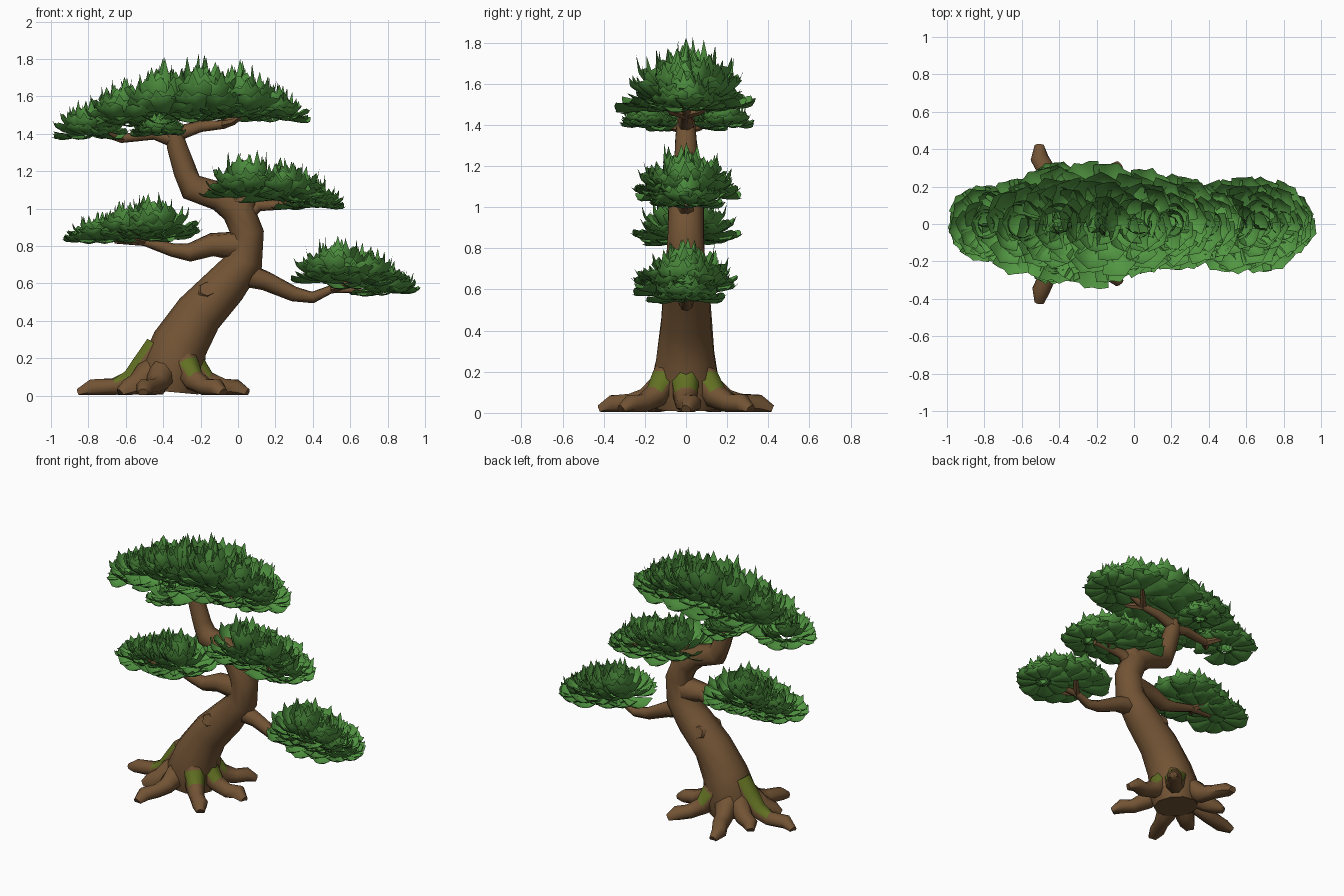
import bpy, bmesh, math, random
from mathutils import Vector

if "Cube" in bpy.data.objects:
    bpy.data.objects.remove(bpy.data.objects["Cube"])

random.seed(4)


def material(name, rgb):
    m = bpy.data.materials.new(name)
    m.diffuse_color = (*rgb, 1)
    m.use_nodes = True
    m.node_tree.nodes["Principled BSDF"].inputs["Base Color"].default_value = m.diffuse_color
    return m


BARK = material("bark brown", (0.17, 0.088, 0.035))
MOSS = material("moss olive", (0.12, 0.16, 0.016))
LEAF = material("leaf green", (0.085, 0.31, 0.055))


def finish(bm, name, mats, angle):
    me = bpy.data.meshes.new(name)
    bm.to_mesh(me)
    bm.free()
    ob = bpy.data.objects.new(name, me)
    bpy.context.collection.objects.link(ob)
    for m in mats:
        me.materials.append(m)
    bpy.ops.object.select_all(action='DESELECT')
    ob.select_set(True)
    bpy.context.view_layer.objects.active = ob
    bpy.ops.object.shade_smooth_by_angle(angle=math.radians(angle))
    return ob


def tube(bm, path, side, n=8, wobble=0.06):
    """Sweep an n-gon along (x, y, z, radius) points; returns faces per segment."""
    pts = [Vector(p[:3]) for p in path]
    rings = []
    for i, p in enumerate(pts):
        t = (pts[min(i + 1, len(pts) - 1)] - pts[max(i - 1, 0)]).normalized()
        s = Vector(side)
        s = (s - t * s.dot(t)).normalized()
        u = s.cross(t)
        ring = []
        for k in range(n):
            a = math.tau * (k + 0.5) / n
            r = path[i][3] * (1 + random.uniform(-wobble, wobble))
            v = p + (s * math.cos(a) + u * math.sin(a)) * r
            v.z = max(v.z, 0.005)
            ring.append(bm.verts.new(v))
        rings.append(ring)
    segs = []
    for a, b in zip(rings, rings[1:]):
        segs.append([bm.faces.new((a[k], a[(k + 1) % n], b[(k + 1) % n], b[k]))
                     for k in range(n)])
    bm.faces.new(rings[0][::-1])
    bm.faces.new(rings[-1])
    return segs


# Trunk: S-shaped tapering sweep with two small knots
bm = bmesh.new()
trunk = [(-.36, 0, .02, .15), (-.35, 0, .13, .175), (-.31, 0, .28, .148), (-.21, 0, .44, .128),
         (-.07, 0, .59, .118), (.035, 0, .72, .1), (.05, 0, .87, .09), (.0, 0, 1.0, .09),
         (-.1, 0, 1.065, .075), (-.25, 0, 1.115, .075), (-.285, 0, 1.2, .062),
         (-.325, 0, 1.33, .055), (-.35, 0, 1.43, .045)]
tube(bm, trunk, (0, 1, 0), 10, .04)
tube(bm, [(.01, 0, .95, .085), (.02, 0, 1.04, .075), (.03, 0, 1.12, .04)], (0, 1, 0), 8)
for s in (-1, 1):
    tube(bm, [(-.165, s * .08, .56, .055), (-.165, s * .108, .57, .04)], (1, 0, 0), 6)
bmesh.ops.recalc_face_normals(bm, faces=bm.faces)
finish(bm, "trunk", [BARK], 60)

# Roots: flared sweeps around the base, some mossy on their upper shoulders
bm = bmesh.new()
roots = [(0, .42, 1), (180, .48, 1), (47, .43, 1), (-47, .43, 1),
         (108, .44, 0), (-108, .44, 0), (147, .31, 0), (-147, .31, 0)]
mossy = []
for deg, length, moss in roots:
    a = math.radians(deg)
    d = Vector((math.cos(a), math.sin(a)))
    if moss:
        prof = [(.06, .27, .07), (.13, .16, .075), (.2, .08, .06), (.29, .045, .05)]
    else:
        prof = [(.05, .17, .07), (.13, .11, .075), (.2, .06, .06), (.28, .045, .05)]
    prof += [(length * .86, .04, .05), (length, .014, .026)]
    if length < .4:
        prof.pop(3)
    bend = random.uniform(-.03, .03)
    path = []
    for i, (q, z, r) in enumerate(prof):
        off = bend * (1 if i == len(prof) - 2 else 0)
        path.append((-.37 + d.x * q - d.y * off, d.y * q + d.x * off, z, r))
    segs = tube(bm, path, (-d.y, d.x, 0), 8, .08)
    if moss:
        mossy += segs[1] + (segs[0] if deg in (0, 180) else []) + (segs[2] if deg == 180 else [])
bmesh.ops.recalc_face_normals(bm, faces=bm.faces)
for f in mossy:
    if f.normal.z > .2:
        f.material_index = 1
finish(bm, "roots", [BARK, MOSS], 60)

# Branches: (x, z) paths tapering from first to last radius
branches = {
    "lower_right_branch": ([(.03, .65), (.15, .615), (.3, .545), (.4, .525), (.5, .57), (.66, .565)], .07, .016),
    "left_branch": ([(.02, .8), (-.14, .805), (-.26, .765), (-.35, .78), (-.5, .825), (-.66, .83)], .085, .016),
    "middle_right_branch": ([(.03, .96), (.11, 1.02), (.22, 1.02), (.34, 1.02)], .05, .018),
    "top_left_branch": ([(-.32, 1.36), (-.45, 1.4), (-.62, 1.375), (-.72, 1.43)], .045, .018),
    "top_right_branch": ([(-.33, 1.4), (-.2, 1.44), (-.08, 1.45), (.05, 1.51)], .042, .018),
}
for name, (pts, r0, r1) in branches.items():
    bm = bmesh.new()
    m = len(pts) - 1
    tube(bm, [(x, 0, z, r0 + (r1 - r0) * (i / m) ** .7) for i, (x, z) in enumerate(pts)], (0, 1, 0), 7)
    # forked twigs spreading front and back beneath the leaves
    x, z = pts[-2]
    dx = math.copysign(.12, pts[-1][0] - pts[0][0])
    for s in (-1, 1):
        tube(bm, [(x, 0, z, .024), (x + dx * .5, s * .07, z + .015, .018),
                  (x + dx, s * .13, z + .06, .01)], (0, 0, 1), 5)
    bmesh.ops.recalc_face_normals(bm, faces=bm.faces)
    finish(bm, name, [BARK], 60)


def leaf(bm, c, az, elev, r, h, width):
    """Broad cupped leaf with a jagged tip, curving out from c and then upward."""
    d = Vector((math.cos(az), math.sin(az), 0))
    w = Vector((-d.y, d.x, 0))
    ce, se = math.cos(elev), math.sin(elev)
    p0 = c + d * .03
    p2 = c + d * (r * ce) + Vector((0, 0, h * se))
    p1 = c + d * (r * (ce * .82 + .12)) + Vector((0, 0, h * se * .45 - .03))
    ends = [.82, .78, 1, .8, .86]
    rows = []
    for t, ws in ((.08, .25), (.45, .85), (.72, 1), (1, .62)):
        row = []
        for k in range(5):
            q = (k - 2) / 2
            tt = t
            if t == 1:
                tt = ends[k] + random.uniform(-.02, .05)
            p = p0 * (1 - tt) ** 2 + p1 * (2 * tt * (1 - tt)) + p2 * tt ** 2
            tan = ((p1 - p0) * (1 - tt) + (p2 - p1) * tt).normalized()
            up = tan.cross(w)
            up = up if up.dot(Vector((-d.x, -d.y, 1))) > 0 else -up
            row.append(bm.verts.new(p + w * (q * ws * width) + up * (q * q * ws * width * .4)))
        rows.append(row)
    for a, b in zip(rows, rows[1:]):
        for k in range(4):
            bm.faces.new((a[k], a[k + 1], b[k + 1], b[k]))


# Leaf pads: each pad is a row of lotus-like lobes (x, y, z, radius, height)
pads = {
    "lower_right_leaves": [(.54, 0, .61, .28, .25), (.67, 0, .59, .27, .22), (.79, 0, .55, .2, .16)],
    "left_leaves": [(-.45, 0, .85, .28, .24), (-.58, 0, .845, .25, .2), (-.72, 0, .83, .22, .16)],
    "middle_right_leaves": [(.06, 0, 1.06, .28, .26), (.24, 0, 1.05, .28, .23), (.39, 0, 1.01, .21, .17)],
    "top_leaves": [(-.79, 0, 1.39, .22, .2), (-.6, 0, 1.45, .28, .26), (-.4, 0, 1.48, .32, .31),
                   (-.18, 0, 1.49, .36, .345), (.02, 0, 1.49, .31, .29), (.19, 0, 1.48, .21, .19),
                   (-.42, .18, 1.4, .16, .13), (-.42, -.18, 1.4, .16, .13)],
}
for name, lobes in pads.items():
    bm = bmesh.new()
    for x, y, z, r, h in lobes:
        for elev, count in ((3, 10), (24, 9), (44, 8), (62, 6), (80, 4)):
            start = random.uniform(0, math.tau)
            for i in range(count):
                az = start + math.tau * (i + random.uniform(-.2, .2)) / count
                e = math.radians(elev + random.uniform(-8, 10))
                k = random.uniform(.88, 1.03)
                leaf(bm, Vector((x, y, z)), az, e, r * k, h * k,
                     (.4 - .2 * elev / 90) * (r * .7 + .06))
    finish(bm, name, [LEAF], 50)
